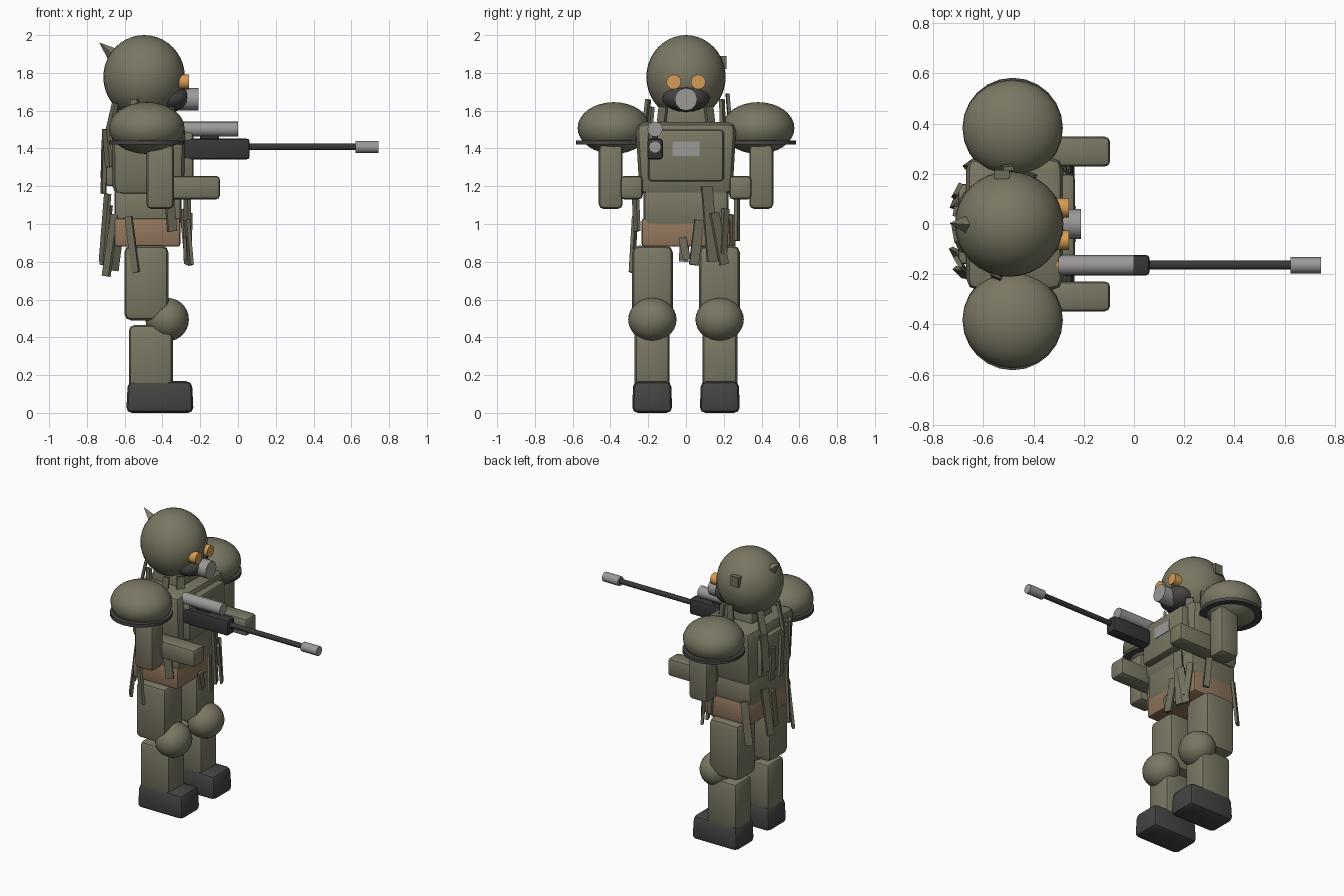
import bpy, bmesh, math
from mathutils import Vector, Matrix

if "Cube" in bpy.data.objects:
    bpy.data.objects.remove(bpy.data.objects["Cube"])


def mat(name, r, g, b):
    m = bpy.data.materials.new(name)
    m.diffuse_color = (r, g, b, 1)
    m.use_nodes = True
    m.node_tree.nodes["Principled BSDF"].inputs["Base Color"].default_value = m.diffuse_color
    return m


OLIVE = mat("olive", 0.195, 0.185, 0.125)
RAG = mat("rag_olive", 0.160, 0.155, 0.105)
DARK = mat("charcoal", 0.062, 0.056, 0.056)
GUN = mat("gunmetal", 0.040, 0.038, 0.038)
STEEL = mat("steel_grey", 0.33, 0.32, 0.31)
ORANGE = mat("amber_glass", 0.66, 0.33, 0.09)
LEATHER = mat("leather_brown", 0.29, 0.185, 0.11)
AXIS_X = Matrix.Rotation(math.pi / 2, 4, 'Y')


def finish(name, bm, m, smooth=None):
    bmesh.ops.recalc_face_normals(bm, faces=bm.faces)
    me = bpy.data.meshes.new(name)
    bm.to_mesh(me)
    bm.free()
    me.materials.append(m)
    ob = bpy.data.objects.new(name, me)
    bpy.context.collection.objects.link(ob)
    if smooth:
        bpy.context.view_layer.objects.active = ob
        bpy.ops.object.select_all(action='DESELECT')
        ob.select_set(True)
        bpy.ops.object.shade_smooth_by_angle(angle=math.radians(smooth))
    return ob


def box(name, lo, hi, m, bevel=0.02, top=(1, 1), bottom=(1, 1), segs=2):
    """Bevelled box between two corners; top/bottom scale the end faces in x, y."""
    lo, hi = Vector(lo), Vector(hi)
    c, s = (lo + hi) / 2, hi - lo
    bm = bmesh.new()
    bmesh.ops.create_cube(bm, size=1)
    for v in bm.verts:
        k = top if v.co.z > 0 else bottom
        v.co = Vector((v.co.x * s.x * k[0], v.co.y * s.y * k[1], v.co.z * s.z)) + c
    if bevel:
        bmesh.ops.bevel(bm, geom=bm.edges[:], offset=bevel, segments=segs,
                        affect='EDGES', profile=0.5)
    return finish(name, bm, m, 30)


def ball(name, c, r, m, seg=24, rings=16):
    bm = bmesh.new()
    bmesh.ops.create_uvsphere(bm, u_segments=seg, v_segments=rings, radius=1)
    bmesh.ops.transform(bm, matrix=Matrix.Translation(c) @ Matrix.Diagonal((*r, 1)), verts=bm.verts)
    return finish(name, bm, m, 60)


def rod(name, x0, x1, y, z, r, m, sides=16, r2=None):
    """Cylinder along x."""
    bm = bmesh.new()
    bmesh.ops.create_cone(bm, cap_ends=True, segments=sides, radius1=r,
                          radius2=r if r2 is None else r2, depth=x1 - x0)
    bmesh.ops.transform(bm, matrix=Matrix.Translation(((x0 + x1) / 2, y, z)) @ AXIS_X, verts=bm.verts)
    return finish(name, bm, m, 40)


def rim(name, c, radius, inner, h, m, sides=24):
    """Flat ring under a shoulder pad."""
    bm = bmesh.new()
    loops = []
    for r, dz in ((radius, -h), (radius, h), (inner, h), (inner, -h)):
        loops.append([bm.verts.new((c[0] + r * math.cos(a), c[1] + r * math.sin(a), c[2] + dz))
                      for a in (2 * math.pi * i / sides for i in range(sides))])
    for k in range(4):
        a, b = loops[k], loops[(k + 1) % 4]
        for i in range(sides):
            j = (i + 1) % sides
            bm.faces.new((a[i], a[j], b[j], b[i]))
    return finish(name, bm, m, 40)


def strip(name, x, y, ztop, length, width, roll, pitch):
    """Thin rag hanging from a point, turned to face away from the body axis."""
    yaw = math.atan2(y / 0.28, (x + 0.48) / 0.23)
    bm = bmesh.new()
    bmesh.ops.create_cube(bm, size=1)
    mx = (Matrix.Translation((x, y, ztop)) @ Matrix.Rotation(yaw, 4, 'Z')
          @ Matrix.Rotation(math.radians(roll), 4, 'X') @ Matrix.Rotation(math.radians(-pitch), 4, 'Y')
          @ Matrix.Translation((0, 0, -length / 2)) @ Matrix.Diagonal((0.018, width, length, 1)))
    bmesh.ops.transform(bm, matrix=mx, verts=bm.verts)
    return finish(name, bm, RAG)


# Head, mask and goggles
ball("helmet", (-0.497, 0, 1.778), (0.216, 0.21, 0.222), OLIVE, 32, 20)
ball("face_mask", (-0.36, 0, 1.668), (0.105, 0.125, 0.075), DARK, 16, 10)
rod("mask_filter", -0.33, -0.21, 0, 1.66, 0.06, STEEL, 12)
for side, s in (("left", 1), ("right", -1)):
    rod("goggle_" + side, -0.34, -0.259, s * 0.065, 1.752, 0.039, ORANGE, 16)

# Torn tufts on the helmet
bm = bmesh.new()
bmesh.ops.create_cone(bm, cap_ends=True, segments=4, radius1=0.045, radius2=0.002, depth=0.11)
q = Vector((-0.75, 0.05, 0.65)).to_track_quat('Z', 'Y').to_matrix().to_4x4()
bmesh.ops.transform(bm, matrix=Matrix.Translation((-0.69, 0.0, 1.922)) @ q, verts=bm.verts)
finish("helmet_tuft", bm, OLIVE)
box("helmet_side_tuft", (-0.555, 0.18, 1.82), (-0.495, 0.215, 1.89), RAG, 0)

# Trunk
box("neck", (-0.60, -0.12, 1.50), (-0.36, 0.12, 1.66), OLIVE, 0.02, top=(0.85, 0.85))
box("torso", (-0.68, -0.285, 1.15), (-0.27, 0.285, 1.54), OLIVE, 0.05, top=(0.95, 0.94), bottom=(0.92, 0.86))
box("abdomen", (-0.655, -0.225, 0.99), (-0.30, 0.225, 1.19), OLIVE, 0.025)
box("chest_plate", (-0.31, -0.20, 1.225), (-0.235, 0.20, 1.50), OLIVE, 0.02)
box("chest_badge", (-0.24, -0.072, 1.36), (-0.231, 0.072, 1.438), STEEL, 0)
box("belt", (-0.655, -0.235, 0.88), (-0.305, 0.235, 1.03), LEATHER, 0.015)
box("back_plate", (-0.70, -0.16, 1.20), (-0.65, 0.16, 1.47), OLIVE, 0.015)

# Limbs, mirrored across y
for side, s in (("left", 1), ("right", -1)):
    def pair(name, x0, x1, y0, y1, z0, z1, m, **kw):
        a, b = sorted((s * y0, s * y1))
        box(f"{name}_{side}", (x0, a, z0), (x1, b, z1), m, **kw)
    ball("shoulder_pad_" + side, (-0.483, s * 0.382, 1.508), (0.2, 0.192, 0.137), OLIVE, 24, 16)
    rim("shoulder_rim_" + side, (-0.483, s * 0.382, 1.432), 0.2, 0.155, 0.011, DARK)
    pair("upper_arm", -0.485, -0.34, 0.335, 0.462, 1.08, 1.42, OLIVE, bevel=0.025)
    pair("forearm", -0.42, -0.095, 0.228, 0.348, 1.13, 1.255, OLIVE, bevel=0.022)
    pair("thigh", -0.602, -0.368, 0.07, 0.285, 0.49, 0.885, OLIVE, bevel=0.035)
    pair("shin", -0.578, -0.345, 0.087, 0.272, 0.13, 0.465, OLIVE, bevel=0.03)
    ball("knee_pad_" + side, (-0.375, s * 0.178, 0.494), (0.115, 0.128, 0.115), OLIVE, 20, 14)
    pair("boot", -0.592, -0.235, 0.073, 0.285, 0.0, 0.168, DARK, bevel=0.03, top=(0.95, 0.95))

# Rifle
GY = -0.164
box("rifle_body", (-0.29, GY - 0.041, 1.342), (0.062, GY + 0.041, 1.452), GUN, 0.015)
rod("rifle_barrel", 0.05, 0.64, GY, 1.408, 0.018, GUN, 10)
rod("muzzle_brake", 0.622, 0.745, GY, 1.408, 0.033, STEEL, 10)
rod("rifle_scope", -0.30, 0.0, GY, 1.502, 0.04, STEEL, 16)
box("scope_mount", (-0.20, GY - 0.015, 1.44), (-0.10, GY + 0.015, 1.48), GUN, 0)
rod("scope_lens", -0.308, -0.30, GY, 1.502, 0.03, ORANGE, 16)

# Rags: x, y, top z, length, width, roll, pitch
waist = [
    (-0.27, 0.11, 1.20, 0.40, 0.06, 4, 2), (-0.26, 0.15, 1.06, 0.28, 0.05, 10, 4),
    (-0.27, 0.07, 1.02, 0.24, 0.05, -8, 3), (-0.29, 0.21, 1.08, 0.24, 0.04, -6, 2),
    (-0.28, -0.02, 0.93, 0.12, 0.04, 12, 0), (-0.68, 0.10, 1.10, 0.32, 0.05, 5, 5),
    (-0.69, -0.13, 1.16, 0.36, 0.05, -4, 3), (-0.62, 0.24, 1.05, 0.30, 0.05, 6, 4),
    (-0.65, -0.20, 1.05, 0.33, 0.05, -7, 5), (-0.58, -0.27, 1.04, 0.30, 0.04, 8, 0),
    (-0.37, -0.27, 1.20, 0.24, 0.05, 6, 0), (-0.67, 0.0, 1.05, 0.25, 0.05, 3, 3),
    (-0.40, 0.27, 1.16, 0.25, 0.04, -6, 2)]
upper = [
    (-0.70, 0.14, 1.50, 0.26, 0.05, 4, 0), (-0.71, -0.05, 1.44, 0.28, 0.05, -5, 0),
    (-0.70, -0.15, 1.50, 0.20, 0.05, 6, -2), (-0.71, 0.05, 1.38, 0.22, 0.04, -3, 0),
    (-0.50, 0.22, 1.69, 0.20, 0.04, 4, 5), (-0.42, 0.19, 1.66, 0.18, 0.04, -5, 4),
    (-0.55, -0.20, 1.66, 0.18, 0.04, 5, 5), (-0.43, -0.18, 1.62, 0.15, 0.04, -4, 5),
    (-0.64, 0.10, 1.64, 0.20, 0.045, 5, 12), (-0.65, -0.09, 1.64, 0.20, 0.045, -6, 12),
    (-0.36, 0.12, 1.62, 0.13, 0.05, 4, 6), (-0.36, -0.12, 1.62, 0.13, 0.05, -4, 6)]
for i, r in enumerate(waist):
    strip(f"waist_rag_{i + 1}", *r)
for i, r in enumerate(upper):
    strip(f"collar_rag_{i + 1}", *r)
